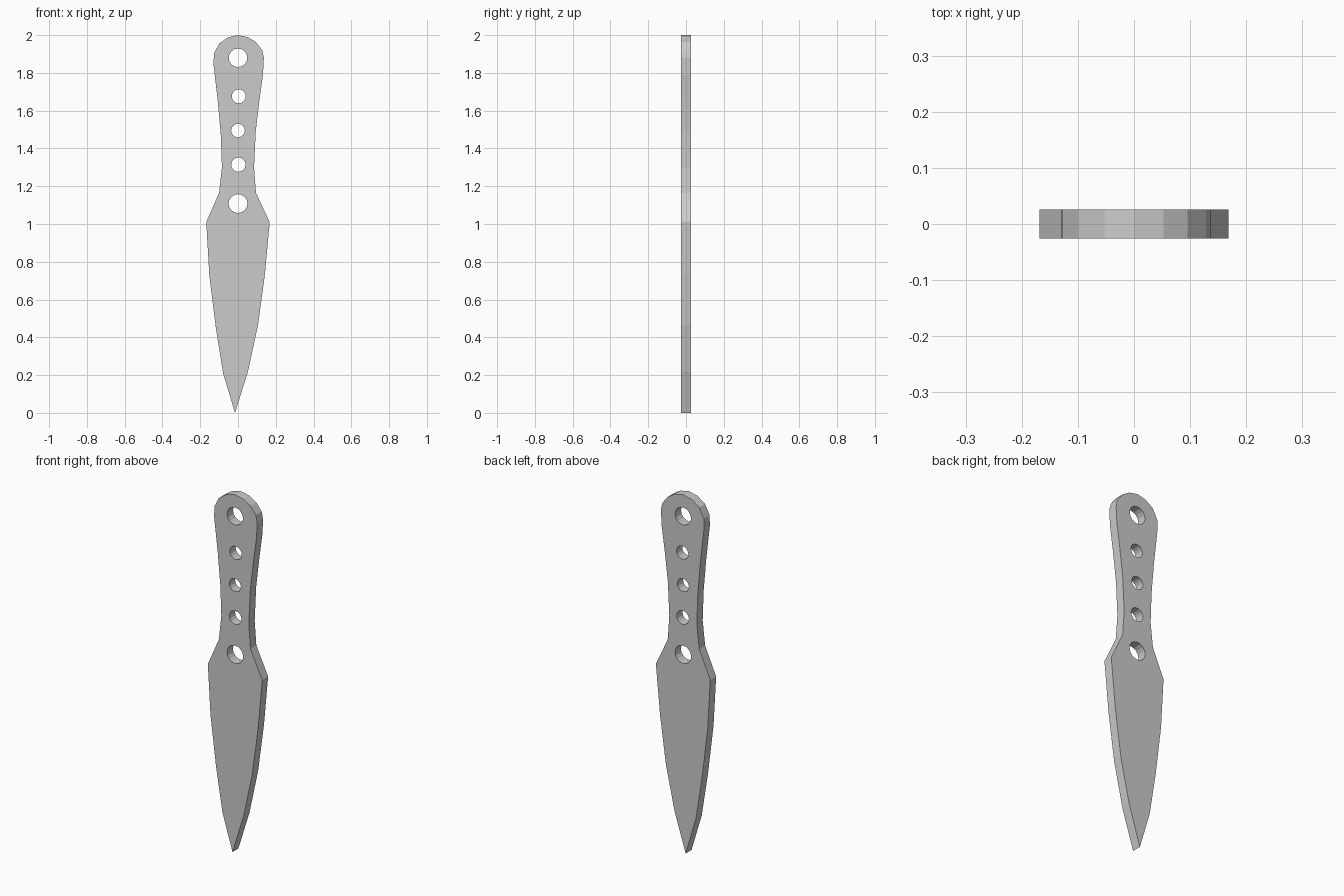
import bpy, bmesh
from math import sin, cos, tau, pi

if "Cube" in bpy.data.objects:
    bpy.data.objects.remove(bpy.data.objects["Cube"])

# Right edge from tip to crown, then left edge back down (x, z)
right = [(-0.016, 0), (0.053, 0.22), (0.106, 0.465), (0.142, 0.73), (0.168, 1.01),
         (0.095, 1.165), (0.085, 1.30), (0.094, 1.49), (0.114, 1.66), (0.132, 1.79),
         (0.137, 1.88), (0.128, 1.92), (0.095, 1.963), (0.053, 1.989), (0, 2)]
left = [(-0.053, 1.988), (-0.10, 1.955), (-0.128, 1.90), (-0.129, 1.84), (-0.107, 1.65),
        (-0.091, 1.47), (-0.085, 1.30), (-0.10, 1.165), (-0.168, 1.01), (-0.152, 0.73),
        (-0.118, 0.455), (-0.079, 0.21)]

# Grip holes: x, z, radius
holes = [(0, 1.88, 0.049), (0.004, 1.676, 0.037), (0, 1.495, 0.036),
         (0.002, 1.314, 0.038), (0, 1.108, 0.05)]

curve = bpy.data.curves.new("knife_body", 'CURVE')
curve.dimensions = '2D'
curve.fill_mode = 'BOTH'
curve.extrude = 0.026


def add_loop(points):
    spline = curve.splines.new('POLY')
    spline.points.add(len(points) - 1)
    for p, (x, z) in zip(spline.points, points):
        p.co = (x, z, 0, 1)
    spline.use_cyclic_u = True


add_loop(right + left)
for x, z, r in holes:
    add_loop([(x + r * cos(i * tau / 16), z + r * sin(i * tau / 16)) for i in range(16)])

# Stand the filled plate upright and make it a flat-shaded solid
knife = bpy.data.objects.new("knife_body", curve)
bpy.context.collection.objects.link(knife)
knife.rotation_euler.x = pi / 2
bpy.context.view_layer.objects.active = knife
knife.select_set(True)
bpy.ops.object.convert(target='MESH')
bpy.ops.object.transform_apply(location=False, rotation=True, scale=False)

bm = bmesh.new()
bm.from_mesh(knife.data)
bmesh.ops.remove_doubles(bm, verts=bm.verts, dist=0.0005)
bmesh.ops.recalc_face_normals(bm, faces=bm.faces)
for f in bm.faces:
    f.smooth = False
bm.to_mesh(knife.data)
bm.free()
